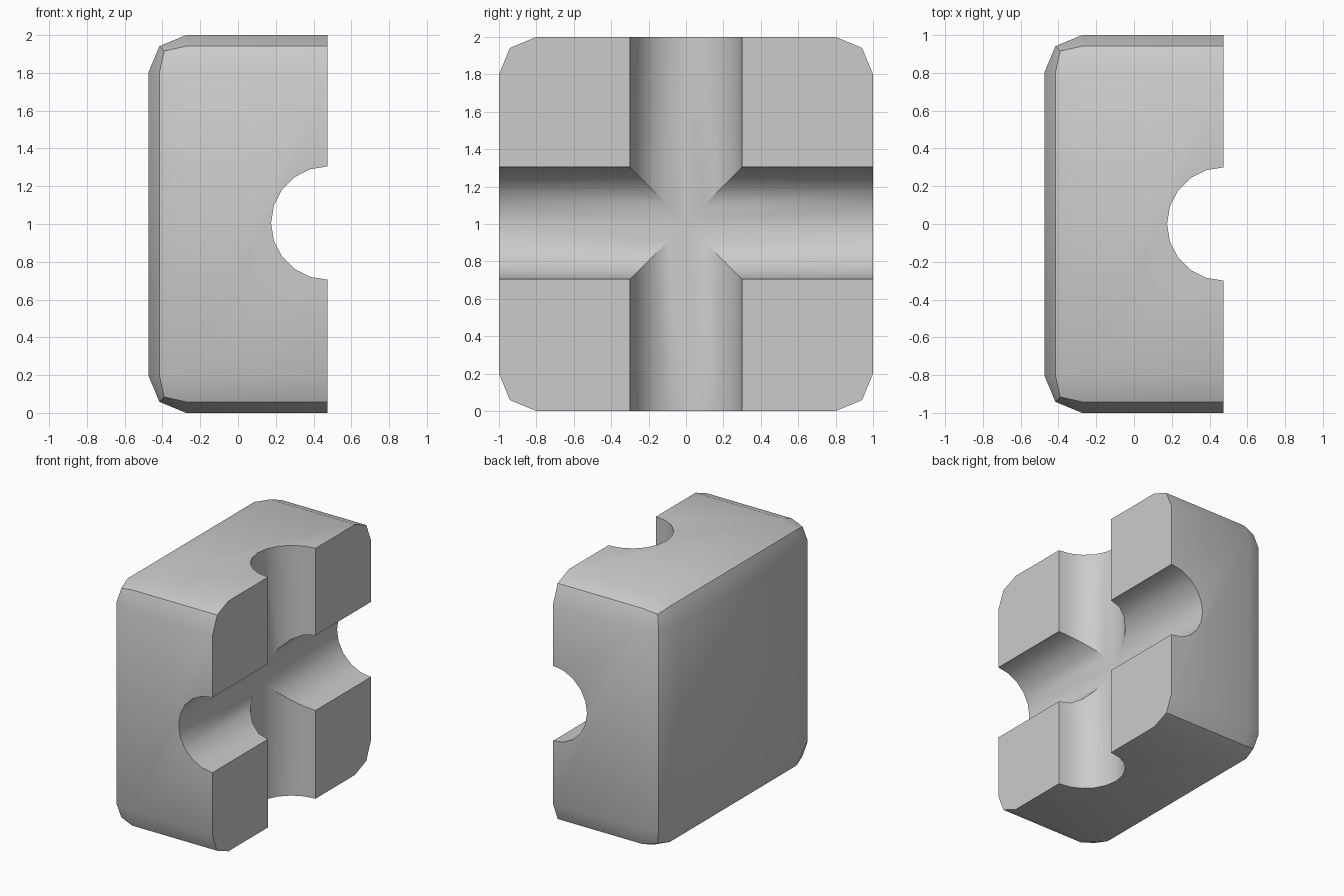
import bpy, bmesh
from math import radians
from mathutils import Matrix

if "Cube" in bpy.data.objects:
    bpy.data.objects.remove(bpy.data.objects["Cube"])

HALF_X, BEVEL, RADIUS, CENTRE_Z = 0.475, 0.2, 0.3, 1.005


def make_object(name, bm):
    mesh = bpy.data.meshes.new(name)
    bm.to_mesh(mesh)
    bm.free()
    obj = bpy.data.objects.new(name, mesh)
    bpy.context.collection.objects.link(obj)
    return obj


def groove_cutter(name, rotation):
    bm = bmesh.new()
    bmesh.ops.create_cone(bm, cap_ends=True, segments=20, radius1=RADIUS,
                          radius2=RADIUS, depth=2.4,
                          matrix=Matrix.Translation((HALF_X, 0, CENTRE_Z)) @ rotation)
    obj = make_object(name, bm)
    obj.hide_render = True
    return obj


# Block, rounded everywhere except around the open grooved face
bm = bmesh.new()
bmesh.ops.create_cube(bm, size=2, matrix=Matrix.Translation((0, 0, 1))
                      @ Matrix.Diagonal((HALF_X, 1, 1, 1)))
edges = [e for e in bm.edges if any(v.co.x < 0 for v in e.verts)]
bmesh.ops.bevel(bm, geom=edges, offset=BEVEL, offset_type='OFFSET',
                segments=2, profile=0.5, affect='EDGES')
block = make_object("grooved_block", bm)

# Crossing half-round grooves
cutters = [groove_cutter("vertical_groove_cutter", Matrix.Identity(4)),
           groove_cutter("horizontal_groove_cutter", Matrix.Rotation(radians(90), 4, 'X'))]
bpy.context.view_layer.objects.active = block
block.select_set(True)
for cutter in cutters:
    mod = block.modifiers.new("groove", 'BOOLEAN')
    mod.operation = 'DIFFERENCE'
    mod.solver = 'EXACT'
    mod.object = cutter
    bpy.ops.object.modifier_apply(modifier=mod.name)
    bpy.data.objects.remove(cutter)

# Smooth bevels and grooves, sharp creases
bpy.ops.object.shade_smooth_by_angle(angle=radians(30))
